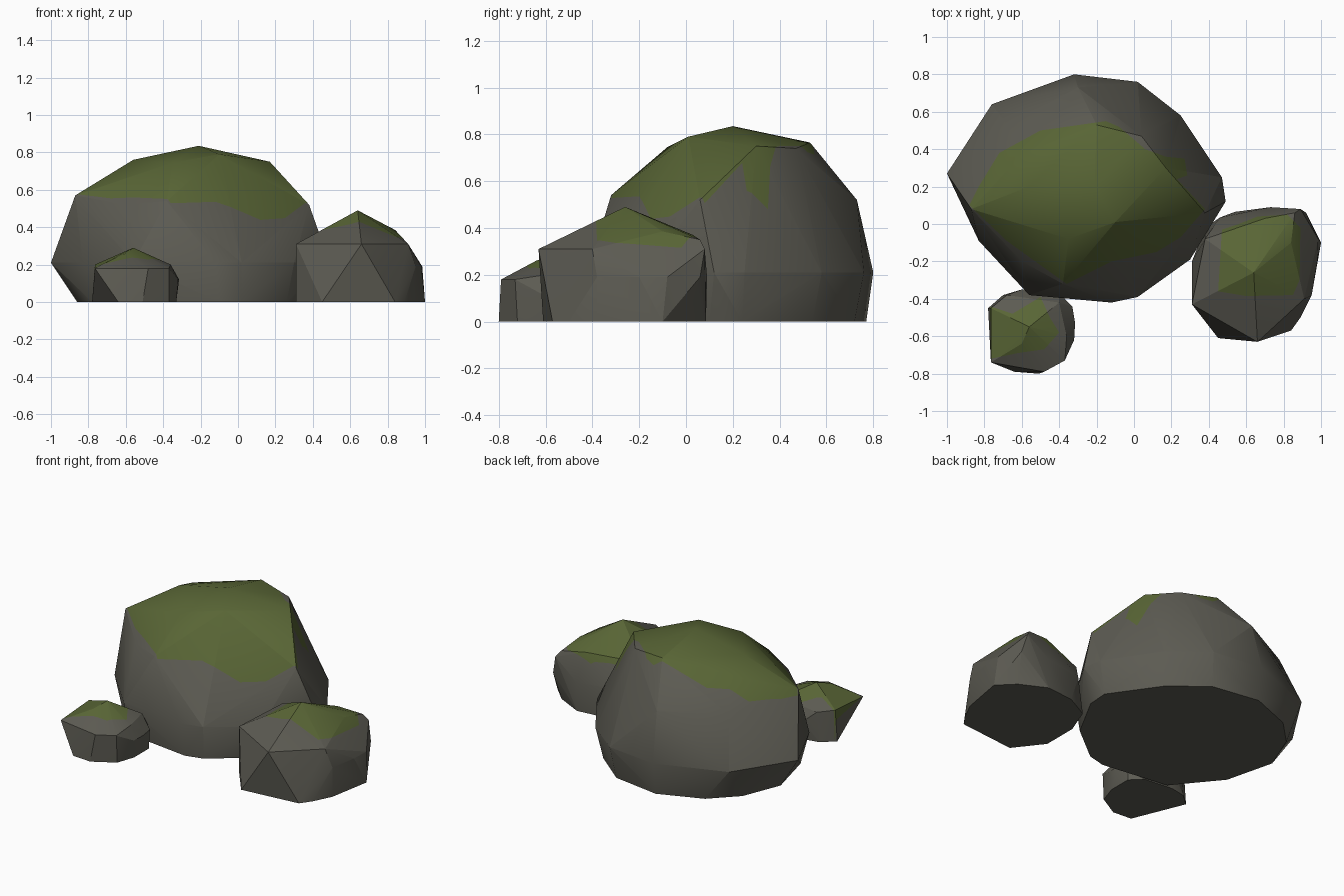
import bpy, bmesh, math
from mathutils import Vector
from mathutils.geometry import barycentric_transform

if "Cube" in bpy.data.objects:
    bpy.data.objects.remove(bpy.data.objects["Cube"])


def material(name, rgb):
    m = bpy.data.materials.new(name)
    m.diffuse_color = (*rgb, 1)
    m.use_nodes = True
    m.node_tree.nodes["Principled BSDF"].inputs["Base Color"].default_value = m.diffuse_color
    return m


STONE = material("grey stone", (0.107, 0.104, 0.085))
MOSS = material("green moss", (0.099, 0.131, 0.036))


def inside(p, poly):
    """Point in polygon, seen from the top."""
    hit = False
    for (x1, y1), (x2, y2) in zip(poly, poly[1:] + poly[:1]):
        if (y1 > p.y) != (y2 > p.y) and p.x < (x2 - x1) * (p.y - y1) / (y2 - y1) + x1:
            hit = not hit
    return hit


def rock(name, points, moss, angle):
    """Convex boulder with a moss patch cut into its top along an outline."""
    bm = bmesh.new()
    for p in points:
        bm.verts.new(p)
    res = bmesh.ops.convex_hull(bm, input=bm.verts[:])
    loose = {g for g in res["geom_interior"] + res["geom_unused"]
             if isinstance(g, bmesh.types.BMVert)}
    bmesh.ops.delete(bm, geom=list(loose), context='VERTS')
    bmesh.ops.triangulate(bm, faces=bm.faces[:])
    bmesh.ops.recalc_face_normals(bm, faces=bm.faces[:])
    bm.normal_update()

    # remember the soft corner normals of every hull facet
    tag = bm.faces.layers.int.new("facet")
    facets = []
    for f in bm.faces:
        f[tag] = len(facets)
        normals = []
        for lp in f.loops:
            n = Vector()
            for l2 in lp.vert.link_loops:
                if l2.face.normal.angle(f.normal, 0) < math.radians(angle):
                    n += l2.face.normal * l2.calc_angle()
            normals.append(n.normalized())
        facets.append(([v.co.copy() for v in f.verts], normals, f.normal.copy()))

    # cut along the moss outline, then colour by position
    for a, b in zip(moss, moss[1:] + moss[:1]):
        bmesh.ops.bisect_plane(bm, geom=bm.verts[:] + bm.edges[:] + bm.faces[:], dist=1e-5,
                               plane_co=(*a, 0), plane_no=(b[1] - a[1], a[0] - b[0], 0))
    custom = []
    for f in bm.faces:
        f.smooth = True
        tri, normals, flat = facets[f[tag]]
        f.material_index = int(flat.z > 0.03 and inside(f.calc_center_median(), moss))
        for v in f.verts:
            n = barycentric_transform(v.co, *tri, *normals)
            custom.append(n.normalized() if 0.2 < n.length < 2 else flat)
    mesh = bpy.data.meshes.new(name)
    bm.to_mesh(mesh)
    bm.free()
    mesh.materials.append(STONE)
    mesh.materials.append(MOSS)
    mesh.normals_split_custom_set([tuple(n) for n in custom])
    bpy.context.collection.objects.link(bpy.data.objects.new(name, mesh))


def ring(z, *xy):
    return [(x, y, z) for x, y in xy]


# main boulder
rock("large_boulder",
     ring(0, (-.86, .25), (-.78, -.07), (-.55, -.35), (-.1, -.41), (.02, -.38), (.26, -.19),
          (.42, .1), (.43, .24), (.22, .54), (0, .72), (-.32, .77), (-.6, .66), (-.76, .5))
     + ring(.21, (-1, .27), (-.76, .64), (-.32, .8), (.02, .76), (.25, .58), (.47, .25),
            (.49, .12), (.3, -.19), (.02, -.39), (-.12, -.42), (-.56, -.38), (-.83, -.09))
     + ring(.52, (.38, .06), (-.3, .73), (-.68, .53), (-.6, -.2))
     + [(-.87, .08, .57), (-.38, -.32, .54), (-.56, .2, .76), (-.59, .38, .7),
        (-.35, -.08, .745), (-.1, .01, .79), (-.21, .2, .835), (.17, .3, .75),
        (-.2, .53, .765), (.04, .47, .74)],
     [(-.88, .1), (-.83, .2), (-.72, .38), (-.5, .5), (-.15, .55), (-.08, .52), (.06, .4),
      (.17, .36), (.27, .35), (.285, .26), (.23, .24), (.38, .08), (.25, -.07), (.12, -.15),
      (-.12, -.2), (-.36, -.32), (-.5, -.22), (-.68, -.09)], 38)

# right stone
rock("right_stone",
     ring(0, (.31, -.43), (.45, -.61), (.84, -.57), (.89, -.5), (.95, -.38), (1, -.1),
          (.9, .0), (.73, .085), (.54, .065), (.38, -.02), (.31, -.2))
     + ring(.19, (.98, -.2), (.985, -.08), (.92, .06), (.73, .09), (.46, .035), (.95, -.38))
     + ring(.31, (.31, -.43), (.66, -.63), (.91, -.4), (.89, .08))
     + [(.64, -.26, .49), (.38, -.08, .345), (.86, .06, .35), (.7, .03, .37), (.84, -.1, .385)],
     [(.47, -.03), (.56, 0), (.66, .04), (.82, .05), (.89, -.02), (.885, -.3), (.85, -.38),
      (.6, -.385), (.45, -.36), (.46, -.2)], 25)

# left stone
rock("left_stone",
     ring(0, (-.64, -.79), (-.51, -.8), (-.37, -.72), (-.33, -.6), (-.33, -.45), (-.4, -.38),
          (-.6, -.36), (-.7, -.38), (-.78, -.45))
     + ring(.12, (-.32, -.62), (-.315, -.53), (-.33, -.44), (-.4, -.37), (-.6, -.35))
     + ring(.18, (-.765, -.74), (-.48, -.79), (-.37, -.73))
     + [(-.56, -.55, .29), (-.6, -.64, .26), (-.765, -.45, .2), (-.4, -.42, .2),
        (-.36, -.6, .2), (-.68, -.38, .19)],
     [(-.77, -.44), (-.65, -.48), (-.5, -.39), (-.45, -.5), (-.4, -.58), (-.48, -.67),
      (-.62, -.69), (-.765, -.72)], 25)
